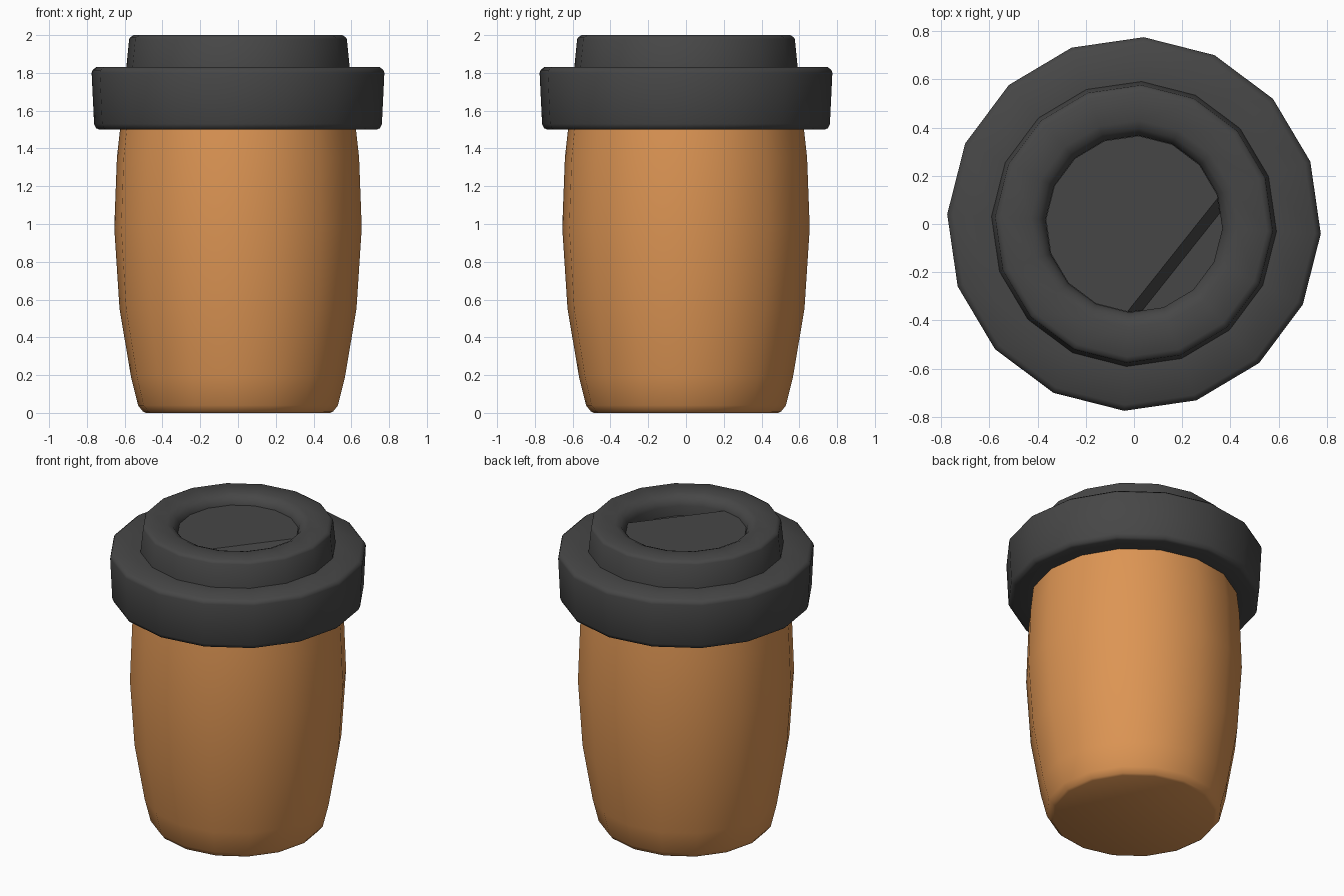
import bpy, bmesh, math
from mathutils import Vector

if "Cube" in bpy.data.objects:
    bpy.data.objects.remove(bpy.data.objects["Cube"])

SIDES = 16
TURN = math.radians(-3)


def material(name, rgb):
    m = bpy.data.materials.new(name)
    m.diffuse_color = (*rgb, 1)
    m.use_nodes = True
    m.node_tree.nodes["Principled BSDF"].inputs["Base Color"].default_value = m.diffuse_color
    return m


clay = material("warm orange", (0.72, 0.30, 0.088))
charcoal = material("charcoal", (0.062, 0.062, 0.062))


def ring(bm, r, z):
    return [bm.verts.new((r * math.cos(TURN + i * math.tau / SIDES),
                          r * math.sin(TURN + i * math.tau / SIDES), z))
            for i in range(SIDES)]


def finish(bm, name, mat, angle=50):
    bmesh.ops.recalc_face_normals(bm, faces=bm.faces)
    me = bpy.data.meshes.new(name)
    bm.to_mesh(me)
    bm.free()
    me.materials.append(mat)
    ob = bpy.data.objects.new(name, me)
    bpy.context.collection.objects.link(ob)
    bpy.ops.object.select_all(action='DESELECT')
    ob.select_set(True)
    bpy.context.view_layer.objects.active = ob
    bpy.ops.object.shade_smooth_by_angle(angle=math.radians(angle))
    return ob


def lathe(bm, profile):
    """Spin (radius, height) points; both ends are capped."""
    rings = [ring(bm, r, z) for r, z in profile]
    for a, b in zip(rings, rings[1:]):
        for i in range(SIDES):
            j = (i + 1) % SIDES
            bm.faces.new((a[i], a[j], b[j], b[i]))
    bm.faces.new(rings[0])
    bm.faces.new(rings[-1])


# Cup body, slightly barrel shaped
bm = bmesh.new()
lathe(bm, [(0.49, 0), (0.505, 0.008), (0.53, 0.04), (0.567, 0.19), (0.628, 0.55),
           (0.656, 0.98), (0.642, 1.35), (0.622, 1.53)])
finish(bm, "cup_body", clay)

# Lid: wide band, raised rim, recessed well
bm = bmesh.new()
lathe(bm, [(0.60, 1.5), (0.735, 1.5), (0.752, 1.507), (0.763, 1.53),
           (0.776, 1.80), (0.771, 1.815), (0.752, 1.83), (0.592, 1.83),
           (0.577, 1.98), (0.57, 1.99), (0.552, 2.0), (0.43, 2.0),
           (0.395, 1.985), (0.375, 1.96), (0.367, 1.935), (0.367, 1.87)])
finish(bm, "lid", charcoal)

# Raised floor of the well, cut off by a sloping chord to leave a sip pocket
bm = bmesh.new()
lathe(bm, [(0.366, 1.865), (0.366, 1.94)])
out = Vector((0.78, -0.62, 0)).normalized()
cut = bmesh.ops.bisect_plane(bm, geom=bm.verts[:] + bm.edges[:] + bm.faces[:],
                             plane_co=out * 0.205 + Vector((0, 0, 1.94)),
                             plane_no=out + Vector((0, 0, 0.65)),
                             clear_outer=True)
bmesh.ops.holes_fill(bm, edges=[e for e in bm.edges if e.is_boundary])
finish(bm, "well_floor", charcoal, 30)
